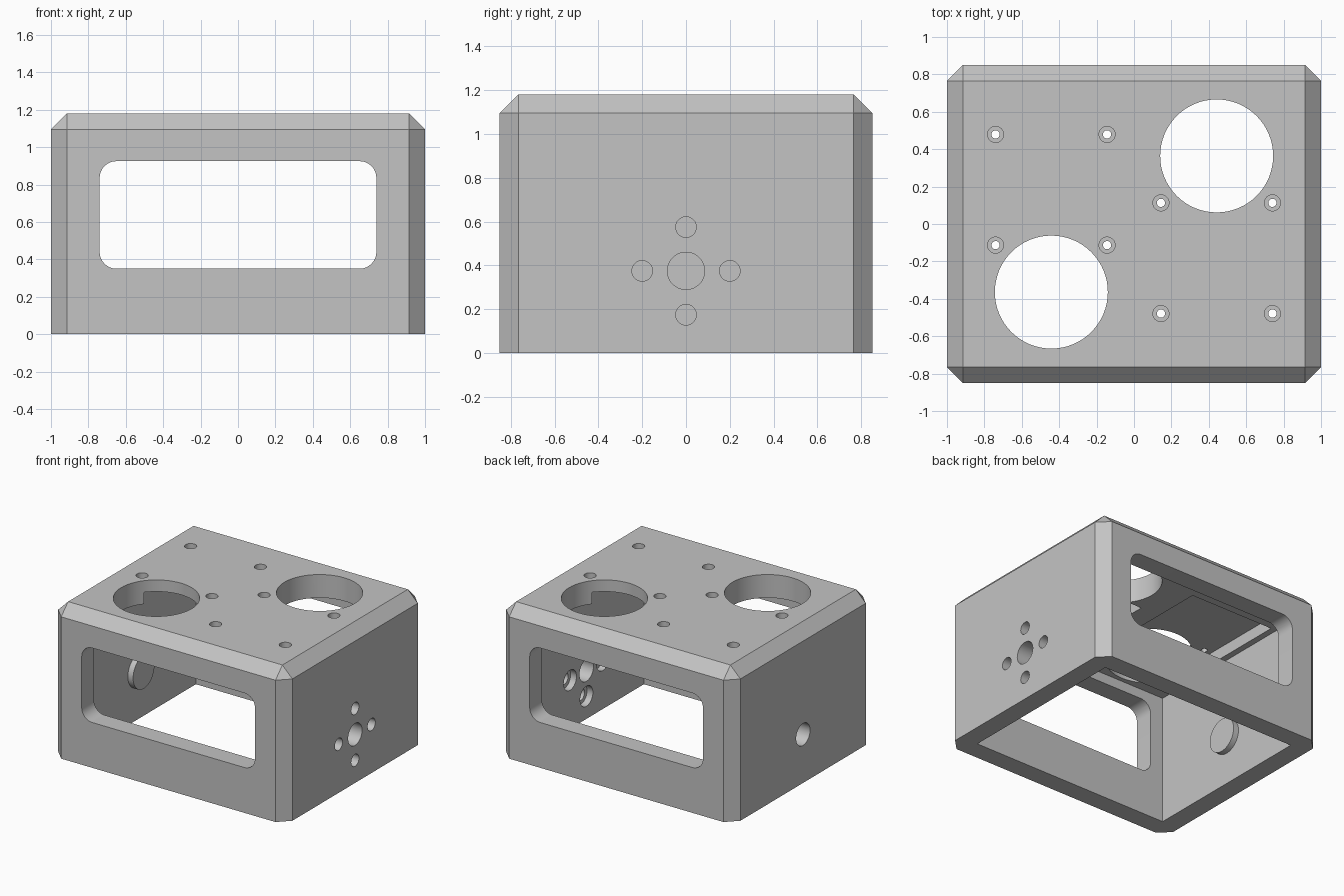
import bpy, bmesh, math
from mathutils import Matrix

cube = bpy.data.objects.get("Cube")
if cube:
    bpy.data.objects.remove(cube, do_unlink=True)

W, D, H = 1.0, 0.85, 1.18      # half width, half depth, height
WALL, CHAMFER = 0.15, 0.085
CEILING, POCKET_TOP = 1.0, 1.09

grey = bpy.data.materials.new("light_grey")
grey.use_nodes = True
colour = (0.55, 0.55, 0.55, 1)
grey.diffuse_color = colour
grey.node_tree.nodes["Principled BSDF"].inputs["Base Color"].default_value = colour


def finish(name, bm):
    bmesh.ops.recalc_face_normals(bm, faces=bm.faces[:])
    mesh = bpy.data.meshes.new(name)
    bm.to_mesh(mesh)
    bm.free()
    mesh.materials.append(grey)
    obj = bpy.data.objects.new(name, mesh)
    bpy.context.collection.objects.link(obj)
    return obj


def box_mesh(x0, x1, y0, y1, z0, z1):
    bm = bmesh.new()
    bmesh.ops.create_cube(bm, size=1)
    for v in bm.verts:
        v.co.x = x1 if v.co.x > 0 else x0
        v.co.y = y1 if v.co.y > 0 else y0
        v.co.z = z1 if v.co.z > 0 else z0
    return bm


def cylinder(name, radius, start, end, axis, a, b, segments=48):
    """Cylinder from start to end along x or z; a, b are the other coordinates."""
    bm = bmesh.new()
    mid = (start + end) / 2
    if axis == "X":
        m = Matrix.Translation((mid, a, b)) @ Matrix.Rotation(math.pi / 2, 4, "Y")
    else:
        m = Matrix.Translation((a, b, mid))
    bmesh.ops.create_cone(bm, cap_ends=True, segments=segments, radius1=radius,
                          radius2=radius, depth=abs(end - start), matrix=m)
    return finish(name, bm)


def combine(target, tool, operation="DIFFERENCE"):
    mod = target.modifiers.new("combine", "BOOLEAN")
    mod.operation, mod.solver, mod.object = operation, "EXACT", tool
    bpy.context.view_layer.objects.active = target
    bpy.ops.object.modifier_apply(modifier=mod.name)
    bpy.data.objects.remove(tool, do_unlink=True)


# Outer block, chamfered on the upright and top edges
bm = box_mesh(-W, W, -D, D, 0, H)
edges = [e for e in bm.edges if max(v.co.z for v in e.verts) > 0.1]
bmesh.ops.bevel(bm, geom=edges, offset=CHAMFER, segments=1, affect="EDGES")
housing = finish("housing", bm)

# Hollow interior, open at the bottom
combine(housing, finish("cavity_cutter", box_mesh(
    WALL - W, W - WALL, WALL - D, D - WALL, -0.2, CEILING)))

# Rounded window through the front and back walls
bm = box_mesh(-0.74, 0.74, -1, 1, 0.35, 0.925)
edges = [e for e in bm.edges if abs(e.verts[0].co.y - e.verts[1].co.y) > 1]
bmesh.ops.bevel(bm, geom=edges, offset=0.09, segments=8, profile=0.5, affect="EDGES")
combine(housing, finish("window_cutter", bm))

# Mounting areas: ceiling pocket, four stepped screw holes and a round opening
for side in (-1, 1):
    cx, cy = side * 0.442, side * -0.183
    combine(housing, finish("pocket_cutter", box_mesh(
        cx - 0.36, cx + 0.36, cy - 0.36, cy + 0.36, 0.9, POCKET_TOP)))
    combine(housing, cylinder("opening_cutter", 0.302, 0.9, 1.3, "Z",
                              side * 0.442, side * 0.364, 64))
    for dx in (-0.298, 0.298):
        for dy in (-0.296, 0.296):
            combine(housing, cylinder("screw_cutter", 0.022, 0.9, 1.3, "Z",
                                      cx + dx, cy + dy, 24))
            combine(housing, cylinder("screw_head_cutter", 0.043, H - 0.04, 1.3, "Z",
                                      cx + dx, cy + dy, 32))

# Left wall: centre hole with four bolt holes recessed on the inside
AXLE = 0.375
combine(housing, cylinder("axle_cutter", 0.085, 0.7, 1.1, "X", 0, AXLE))
for dy, dz in ((0.2, 0), (-0.2, 0), (0, 0.2), (0, -0.2)):
    combine(housing, cylinder("bolt_cutter", 0.047, 0.7, 1.1, "X", dy, AXLE + dz, 32))
    combine(housing, cylinder("bolt_head_cutter", 0.078, 0.7, 0.9, "X", dy, AXLE + dz, 32))

# Right wall: inner boss with a blind hole from outside
combine(housing, cylinder("boss", 0.13, -0.9, -0.805, "X", 0, AXLE), "UNION")
combine(housing, cylinder("blind_hole_cutter", 0.085, -1.1, -0.84, "X", 0, AXLE))

bpy.ops.object.select_all(action="DESELECT")
housing.select_set(True)
bpy.context.view_layer.objects.active = housing
bpy.ops.object.shade_smooth_by_angle(angle=math.radians(30))
